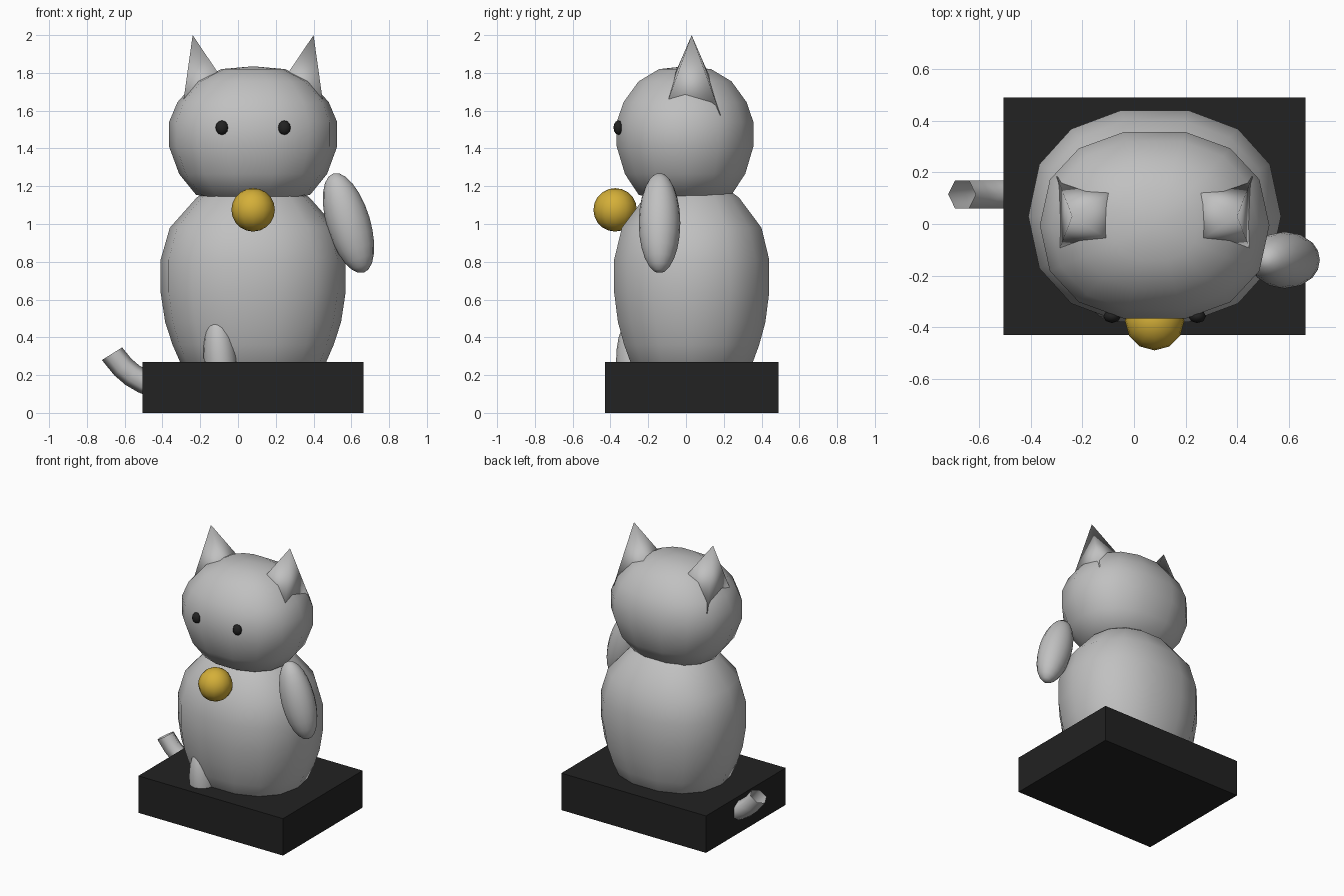
import bpy
import bmesh
from math import cos, sin, pi, radians, copysign
from mathutils import Vector, Matrix

if "Cube" in bpy.data.objects:
    bpy.data.objects.remove(bpy.data.objects["Cube"], do_unlink=True)


def material(name, r, g, b):
    m = bpy.data.materials.new(name)
    m.use_nodes = True
    m.diffuse_color = (r, g, b, 1)
    m.node_tree.nodes["Principled BSDF"].inputs["Base Color"].default_value = (r, g, b, 1)
    return m


silver = material("silver grey", 0.53, 0.53, 0.53)
gold = material("gold", 0.66, 0.43, 0.04)
black = material("soft black", 0.016, 0.016, 0.016)

MID = 0.08  # the figure's own centre line


def finish(bm, name, mat, smooth=True):
    bmesh.ops.recalc_face_normals(bm, faces=bm.faces)
    for f in bm.faces:
        f.smooth = smooth
    me = bpy.data.meshes.new(name)
    bm.to_mesh(me)
    bm.free()
    me.materials.append(mat)
    ob = bpy.data.objects.new(name, me)
    bpy.context.collection.objects.link(ob)
    return ob


def loft(name, rings, mat, caps=True):
    """Skin a list of closed rings of points."""
    bm = bmesh.new()
    loops = [[bm.verts.new(p) for p in ring] for ring in rings]
    n = len(loops[0])
    for a, b in zip(loops, loops[1:]):
        for i in range(n):
            j = (i + 1) % n
            bm.faces.new((a[i], a[j], b[j], b[i]))
    if caps:
        for loop in (loops[0], loops[-1]):
            tip = sum((v.co for v in loop), Vector()) / n
            top = bm.verts.new(tip + Vector((0, 0, 0.015 if loop is loops[-1] else -0.015)))
            for i in range(n):
                bm.faces.new((loop[i], loop[(i + 1) % n], top))
    return finish(bm, name, mat)


def rounded_ring(y, z, rx, ry, n=14):
    """Slightly squared ellipse in a level plane."""
    def full(v):
        return copysign(abs(v) ** 0.88, v)
    return [Vector((MID + rx * full(cos(2 * pi * i / n)),
                    y + ry * full(sin(2 * pi * i / n)), z)) for i in range(n)]


def ellipsoid(name, centre, radii, mat, tilt=0, seg=16, rings=12):
    bm = bmesh.new()
    bmesh.ops.create_uvsphere(bm, u_segments=seg, v_segments=rings, radius=1)
    bm.transform(Matrix.Translation(centre) @ Matrix.Rotation(radians(tilt), 4, 'Y')
                 @ Matrix.Diagonal((*radii, 1)))
    return finish(bm, name, mat)


# Plinth
bm = bmesh.new()
bmesh.ops.create_cube(bm, size=1)
bm.transform(Matrix.Translation((MID, 0.03, 0.135)) @ Matrix.Diagonal((1.17, 0.92, 0.27, 1)))
finish(bm, "plinth", black, smooth=False)

# Body and head: stacked rings of (height, width ratio)
body = [(0.15, 0.55), (0.27, 0.79), (0.36, 0.87), (0.48, 0.95), (0.64, 1),
        (0.81, 1), (0.98, 0.9), (1.14, 0.61), (1.22, 0.35)]
loft("body", [rounded_ring(0.03, z, 0.49 * k, 0.42 * k) for z, k in body], silver)
head = [(1.125, 0.38), (1.155, 0.68), (1.265, 0.88), (1.41, 1), (1.54, 1),
        (1.645, 0.9), (1.755, 0.68), (1.82, 0.38)]
loft("head", [rounded_ring(-0.005, z, 0.445 * k, 0.37 * k) for z, k in head], silver)

for side, label in ((1, "left"), (-1, "right")):
    # Ears: four-sided cones leaning outwards
    bm = bmesh.new()
    bmesh.ops.create_cone(bm, cap_ends=True, segments=4, radius1=0.217, radius2=0, depth=0.4)
    bmesh.ops.remove_doubles(bm, verts=bm.verts, dist=0.0001)
    turn = Matrix.Rotation(radians(45), 4, 'Z')
    if any(abs(abs(v.co.x) - abs(v.co.y)) < 0.01 and abs(v.co.x) > 0.1 for v in bm.verts):
        turn = Matrix.Identity(4)
    bm.transform(Matrix.Translation((MID + side * 0.275, 0.03, 1.805))
                 @ Matrix.Rotation(radians(13 * side), 4, 'Y') @ turn)
    finish(bm, label + "_ear", silver)
    # Eyes
    ellipsoid(label + "_eye", (MID + side * 0.165, -0.358, 1.51), (0.034, 0.026, 0.038),
              black, seg=8, rings=6)

# Bell, raised arm and front paw
ellipsoid("bell", (MID, -0.375, 1.075), (0.115, 0.115, 0.115), gold, seg=12, rings=10)
ellipsoid("raised_arm", (0.585, -0.14, 1.005), (0.115, 0.11, 0.275), silver, tilt=-17)
ellipsoid("front_paw", (-0.093, -0.27, 0.28), (0.088, 0.1, 0.24), silver, tilt=-5)

# Tail: open six-sided tube curling up
path = [(-0.4, 0.125, 15), (-0.5, 0.165, 28), (-0.56, 0.2, 36), (-0.61, 0.243, 46), (-0.667, 0.313, 58)]
tail = []
for x, z, angle in path:
    a = radians(angle)
    across = Vector((sin(a), 0, cos(a)))
    tail.append([Vector((x, 0.115, z)) + 0.063 * (cos(i * pi / 3) * across
                 + sin(i * pi / 3) * Vector((0, 1, 0))) for i in range(6)])
loft("tail", tail, silver, caps=False)
